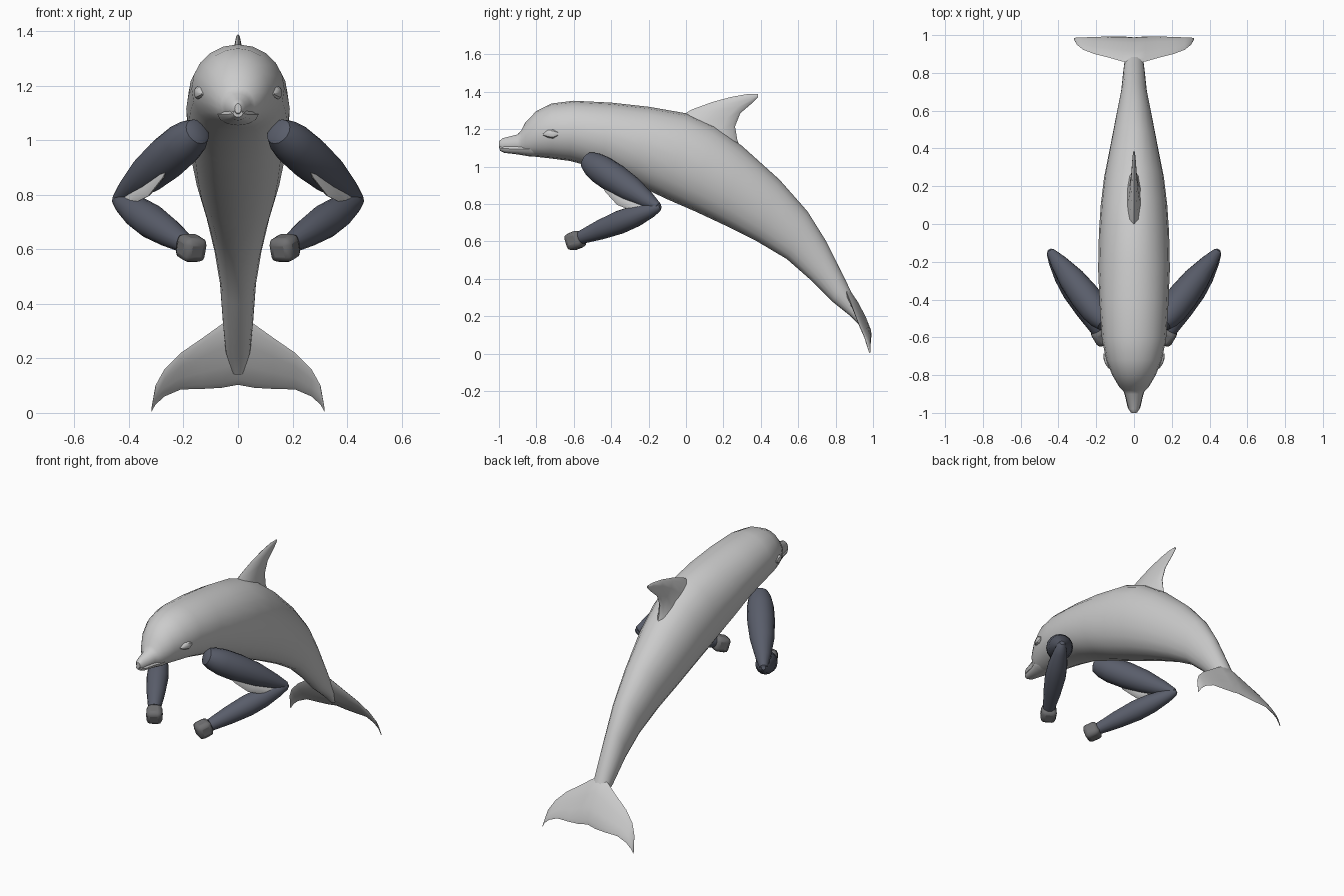
import bpy, bmesh, math
from mathutils import Vector as V


def finish(ob, mat=None, mirror=False, angle=35):
    if mat:
        ob.data.materials.append(mat)
    if mirror:
        ob.modifiers.new("mirror", 'MIRROR')
    bpy.ops.object.select_all(action='DESELECT')
    ob.select_set(True)
    bpy.context.view_layer.objects.active = ob
    bpy.ops.object.shade_smooth_by_angle(angle=math.radians(angle))
    return ob


def loft(name, sections, side=(1, 0, 0), n=16, mat=None, mirror=False, full=1.0):
    """Skin elliptical rings; each section = (edge point, opposite edge point, half width).
    full < 1 makes the half towards the opposite edge rounder."""
    bm, rings, side = bmesh.new(), [], V(side).normalized()
    for a, b, w in sections:
        a, b, ring = V(a), V(b), []
        for i in range(n):
            t = 2 * math.pi * i / n
            c, s = math.cos(t), math.sin(t)
            if c < 0:
                s = math.copysign(abs(s) ** full, s)
            ring.append(bm.verts.new((a + b) / 2 + (a - b) / 2 * c + side * w * s))
        rings.append(ring)
    for r, s in zip(rings, rings[1:]):
        for i in range(n):
            j = (i + 1) % n
            bm.faces.new((r[i], r[j], s[j], s[i]))
    bm.faces.new(rings[0])
    bm.faces.new(rings[-1])
    bmesh.ops.recalc_face_normals(bm, faces=bm.faces)
    me = bpy.data.meshes.new(name)
    bm.to_mesh(me)
    bm.free()
    ob = bpy.data.objects.new(name, me)
    bpy.context.collection.objects.link(ob)
    return finish(ob, mat, mirror)


def side_loft(name, rows, n=16, full=1.0):
    """Rows of y,z / y,z / half width on the centre plane."""
    return loft(name, [((0, a, b), (0, c, d), w) for a, b, c, d, w in rows], n=n, full=full)


def limb(name, p, q, profile, mat):
    p, q = V(p), V(q)
    d = (q - p).normalized()
    u = d.cross(V((0, 0, 1))).normalized()
    secs = [(p.lerp(q, t) + u * r, p.lerp(q, t) - u * r, r) for t, r in profile]
    return loft(name, secs, side=d.cross(u), n=16, mat=mat, mirror=True)


def colour(name, c):
    m = bpy.data.materials.new(name)
    m.diffuse_color = (*c, 1)
    return m


sleeve = colour("dark_slate", (0.10, 0.11, 0.145))
fist = colour("dark_grey", (0.16, 0.16, 0.165))

# Body from snout to tail stock
side_loft("body", [
    (-1.0, 1.135, -1.0, 1.10, .012), (-.98, 1.152, -.985, 1.085, .028),
    (-.90, 1.172, -.90, 1.075, .048), (-.88, 1.195, -.88, 1.07, .06),
    (-.86, 1.235, -.86, 1.062, .08), (-.80, 1.297, -.80, 1.052, .115),
    (-.72, 1.337, -.72, 1.043, .147), (-.60, 1.352, -.62, 1.03, .17),
    (-.40, 1.342, -.45, .985, .182), (-.20, 1.32, -.28, .91, .19),
    (0, 1.285, -.10, .825, .186), (.15, 1.22, .05, .76, .176),
    (.30, 1.11, .20, .69, .158), (.50, .93, .38, .60, .12),
    (.65, .76, .54, .505, .09), (.75, .60, .66, .40, .068),
    (.85, .40, .78, .28, .056), (.92, .25, .88, .20, .045),
    (.965, .16, .94, .14, .02)], n=20, full=.85)

# Lower jaw
side_loft("lower_jaw", [
    (-.998, 1.112, -.995, 1.085, .018), (-.97, 1.118, -.97, 1.073, .034),
    (-.90, 1.125, -.90, 1.065, .05), (-.84, 1.135, -.84, 1.055, .075),
    (-.76, 1.14, -.76, 1.05, .08)], n=12)

# Dorsal fin
side_loft("dorsal_fin", [
    (-.06, 1.25, .30, 1.08, .05), (.03, 1.305, .275, 1.14, .032),
    (.14, 1.345, .262, 1.215, .022), (.24, 1.372, .29, 1.285, .015),
    (.33, 1.388, .36, 1.345, .009), (.385, 1.388, .385, 1.372, .004)], n=10)

# Tail flukes: leading edge, trailing edge, thickness per side
half = [(.0, .85, .36, .988, .103, .022), (.06, .86, .325, .993, .092, .018),
        (.13, .88, .275, .993, .088, .013), (.21, .90, .22, .99, .086, .009),
        (.27, .923, .16, .988, .06, .007), (.303, .95, .10, .987, .03, .005),
        (.318, .978, .015, .984, .003, .003)]
rows = [(-x, *r) for x, *r in half[:0:-1]] + half
loft("tail_flukes", [((x, a, b), (x, c, d), w) for x, a, b, c, d, w in rows],
     side=(0, .9, .42), n=10)

# Arms
shoulder, elbow, wrist = (.165, -.505, 1.018), (.44, -.15, .782), (.195, -.56, .622)
limb("upper_arm", shoulder, elbow,
     [(-.08, .03), (-.06, .05), (.02, .067), (.14, .078), (.35, .08),
      (.6, .07), (.85, .045), (1, .024), (1.02, .01)], sleeve)
limb("forearm", elbow, wrist,
     [(-.03, .012), (.0, .025), (.1, .04), (.3, .058), (.5, .063), (.75, .053), (1, .036)], sleeve)

# Fists
bpy.ops.mesh.primitive_cube_add(size=.092)
hand = bpy.context.object
hand.name = "fist"
d = V(elbow) - V(wrist)
m = d.to_track_quat('Z', 'Y').to_matrix().to_4x4()
m.translation = (.172, -.592, .605)
hand.data.transform(m)
bev = hand.modifiers.new("bevel", 'BEVEL')
bev.width, bev.segments = .024, 2
finish(hand, fist, True)

# Pale blades under the upper arms
loft("arm_blade", [
    ((.245, -.462, .925), (.254, -.392, .948), .006),
    ((.275, -.432, .865), (.31, -.32, .90), .016),
    ((.33, -.368, .795), (.345, -.275, .87), .018),
    ((.385, -.30, .768), (.39, -.22, .83), .014),
    ((.43, -.225, .766), (.425, -.18, .80), .005)],
     side=(-.83, .38, -.41), n=10, mirror=True)

# Eyes: shallow almonds on the cheeks
loft("eye", [
    ((.126, -.765, 1.175), (.126, -.765, 1.168), .008),
    ((.139, -.74, 1.195), (.139, -.74, 1.155), .014),
    ((.148, -.71, 1.198), (.148, -.71, 1.150), .014),
    ((.152, -.685, 1.184), (.152, -.685, 1.166), .008)], n=8, mirror=True)
